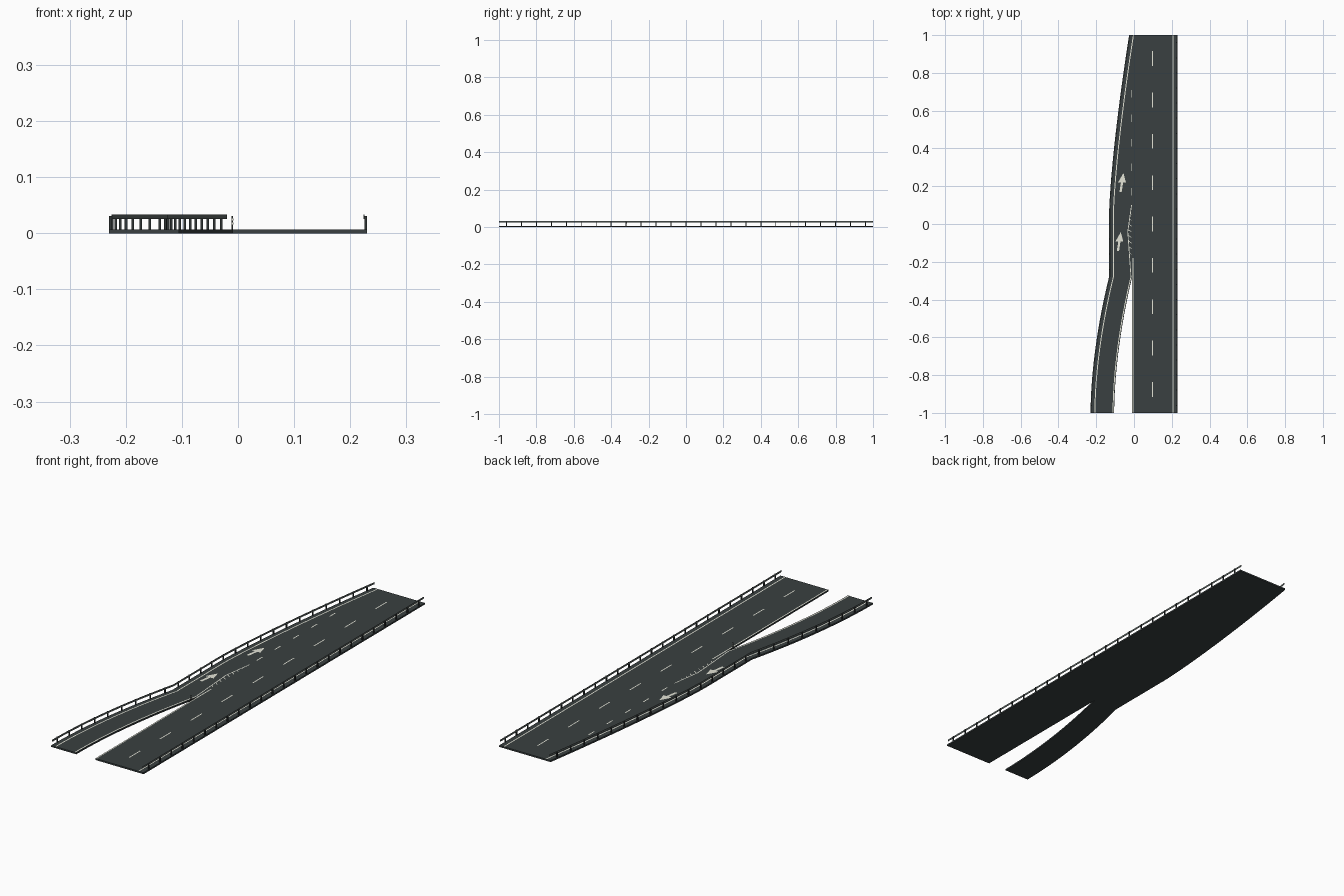
import bpy
from mathutils import Vector

old = bpy.data.objects.get("Cube")
if old:
    bpy.data.objects.remove(old, do_unlink=True)


def material(name, rgb):
    m = bpy.data.materials.new(name)
    m.use_nodes = True
    m.diffuse_color = (*rgb, 1)
    m.node_tree.nodes["Principled BSDF"].inputs["Base Color"].default_value = (*rgb, 1)
    return m


asphalt = material("asphalt", (0.041, 0.051, 0.052))
paint = material("road paint", (0.78, 0.78, 0.68))
steel = material("rail steel", (0.125, 0.15, 0.143))
post_dark = material("post steel", (0.03, 0.036, 0.036))

TOP = 0.007       # road surface
MARK = 0.0078     # paint height
MAIN_LEFT, MAIN_RIGHT = -0.01, 0.23
NOSE = -0.28      # where the ramp meets the main road


def add_mesh(name, verts, faces, mat):
    me = bpy.data.meshes.new(name)
    me.from_pydata(verts, [], faces)
    me.materials.append(mat)
    ob = bpy.data.objects.new(name, me)
    bpy.context.collection.objects.link(ob)
    return ob


def approach(y):
    return max(0, min(1, (y + 1) / (NOSE + 1))) ** 1.8


def outer_edge(y):
    if y > 0.05:
        return -0.132 + 0.106 * ((y - 0.05) / 0.95) ** 1.4
    return -0.23 + 0.098 * approach(y)


def inner_edge(y):
    return min(MAIN_LEFT, -0.105 + 0.095 * approach(y))


def right_edge(y):
    return MAIN_RIGHT


def steps(y0, y1, n):
    ys = [y0 + (y1 - y0) * i / n for i in range(n + 1)]
    return sorted(ys + [k for k in (NOSE, 0.05) if y0 < k < y1 and k not in ys])


def sweep(name, ys, section, mat):
    """Closed solid whose cross-section is section(y) -> list of (x, z)."""
    rings = [section(y) for y in ys]
    n = len(rings[0])
    verts = [(x, y, z) for y, ring in zip(ys, rings) for x, z in ring]
    faces = [(r * n + i, (r + 1) * n + i, (r + 1) * n + (i + 1) % n, r * n + (i + 1) % n)
             for r in range(len(ys) - 1) for i in range(n)]
    last = (len(ys) - 1) * n
    faces += [tuple(range(n)), tuple(last + i for i in reversed(range(n)))]
    return add_mesh(name, verts, faces, mat)


def slab(left, right, z0=0, z1=TOP):
    return lambda y: [(left(y), z0), (right(y), z0), (right(y), z1), (left(y), z1)]


def boxes(name, spans, mat):
    """One object made of boxes given as (low corner, high corner)."""
    verts, faces = [], []
    for (x0, y0, z0), (x1, y1, z1) in spans:
        b = len(verts)
        verts += [(x, y, z) for z in (z0, z1) for x, y in ((x0, y0), (x1, y0), (x1, y1), (x0, y1))]
        faces += [(b + 3, b + 2, b + 1, b), (b + 4, b + 5, b + 6, b + 7)]
        faces += [(b + i, b + (i + 1) % 4, b + (i + 1) % 4 + 4, b + i + 4) for i in range(4)]
    return add_mesh(name, verts, faces, mat)


def line(name, centre, ys, width=0.005):
    """Painted line following x = centre(y)."""
    verts = [(centre(y) + s * width / 2, y, MARK) for y in ys for s in (-1, 1)]
    faces = [(2 * i, 2 * i + 1, 2 * i + 3, 2 * i + 2) for i in range(len(ys) - 1)]
    add_mesh(name, verts, faces, paint)


def dashes(name, x, centres, length, width=0.005):
    verts, faces = [], []
    for c in centres:
        b = len(verts)
        verts += [(x + sx * width / 2, c + sy * length / 2, MARK)
                  for sx, sy in ((-1, -1), (1, -1), (1, 1), (-1, 1))]
        faces.append((b, b + 1, b + 2, b + 3))
    add_mesh(name, verts, faces, paint)


# Road slabs
sweep("main_road", [-1, 1], slab(lambda y: MAIN_LEFT, right_edge), asphalt)
sweep("ramp_road", steps(-1, 1, 50), slab(outer_edge, inner_edge), asphalt)

# Edge lines
line("right_edge_line", lambda y: 0.206, [-1, 1])
line("main_left_line", lambda y: -0.006, [-1, -0.18])
line("ramp_outer_line", lambda y: outer_edge(y) + 0.023, steps(-1, 1, 50))
line("ramp_inner_line", lambda y: inner_edge(y) - 0.006, steps(-1, NOSE, 20))


# Painted island after the nose
def island(y):
    if y < -0.04:
        return -0.016 - 0.017 * (y - NOSE) / (-0.04 - NOSE)
    return -0.033 + 0.02 * (y + 0.04) / 0.14


line("island_line", island, [NOSE, -0.16, -0.04, 0.03, 0.1], 0.004)
verts, faces = [], []
for i in range(9):
    y = -0.16 + 0.03 * i
    b = len(verts)
    verts += [(island(y), y + 0.008, MARK), (-0.012, y - 0.004, MARK),
              (-0.012, y, MARK), (island(y), y + 0.012, MARK)]
    faces.append((b, b + 1, b + 2, b + 3))
add_mesh("island_hatching", verts, faces, paint)

# Broken lines
dashes("lane_dashes", 0.099, [0.219 * k for k in range(-4, 5)], 0.078)
dashes("merge_dashes", -0.012, [0.17 + 0.13 * k for k in range(5)], 0.04)

# Direction arrows
ARROW = [(-0.006, 0), (0.006, 0), (0.006, 0.05), (0.021, 0.05),
         (0, 0.1), (-0.021, 0.05), (-0.006, 0.05)]
for name, x, y in (("near_arrow", -0.085, -0.143), ("far_arrow", -0.071, 0.17)):
    add_mesh(name, [(x + px + 0.15 * py, y + py, MARK) for px, py in ARROW],
             [(0, 1, 2, 6), (6, 2, 4), (2, 3, 4), (6, 4, 5)], paint)

# Guard rails: thin beam in front of posts, side = direction towards the road
for name, edge, side, ys in (("left", outer_edge, 1, steps(-1, 1, 50)),
                             ("right", right_edge, -1, [-1, 1])):
    near, far = sorted((side * 0.0045, side * 0.0065))
    sweep(name + "_rail_beam", ys,
          slab(lambda y: edge(y) + near, lambda y: edge(y) + far, 0.025, 0.033), steel)
    spans = []
    for k in range(25):
        y = -0.96 + 0.08 * k
        a, b = sorted((edge(y), edge(y) + side * 0.0045))
        spans.append(((a, y - 0.0025, 0), (b, y + 0.0025, 0.031)))
    boxes(name + "_rail_posts", spans, post_dark)

# Marker post at the nose, with pale bands
base = Vector((-0.0115, -0.32, TOP))
boxes("nose_marker", [(base, base + Vector((0.003, 0.003, 0.024)))], post_dark)
boxes("nose_marker_bands",
      [(base + Vector((-0.0003, -0.0003, z)), base + Vector((0.0033, 0.0033, z + 0.003)))
       for z in (0.009, 0.016)], paint)
